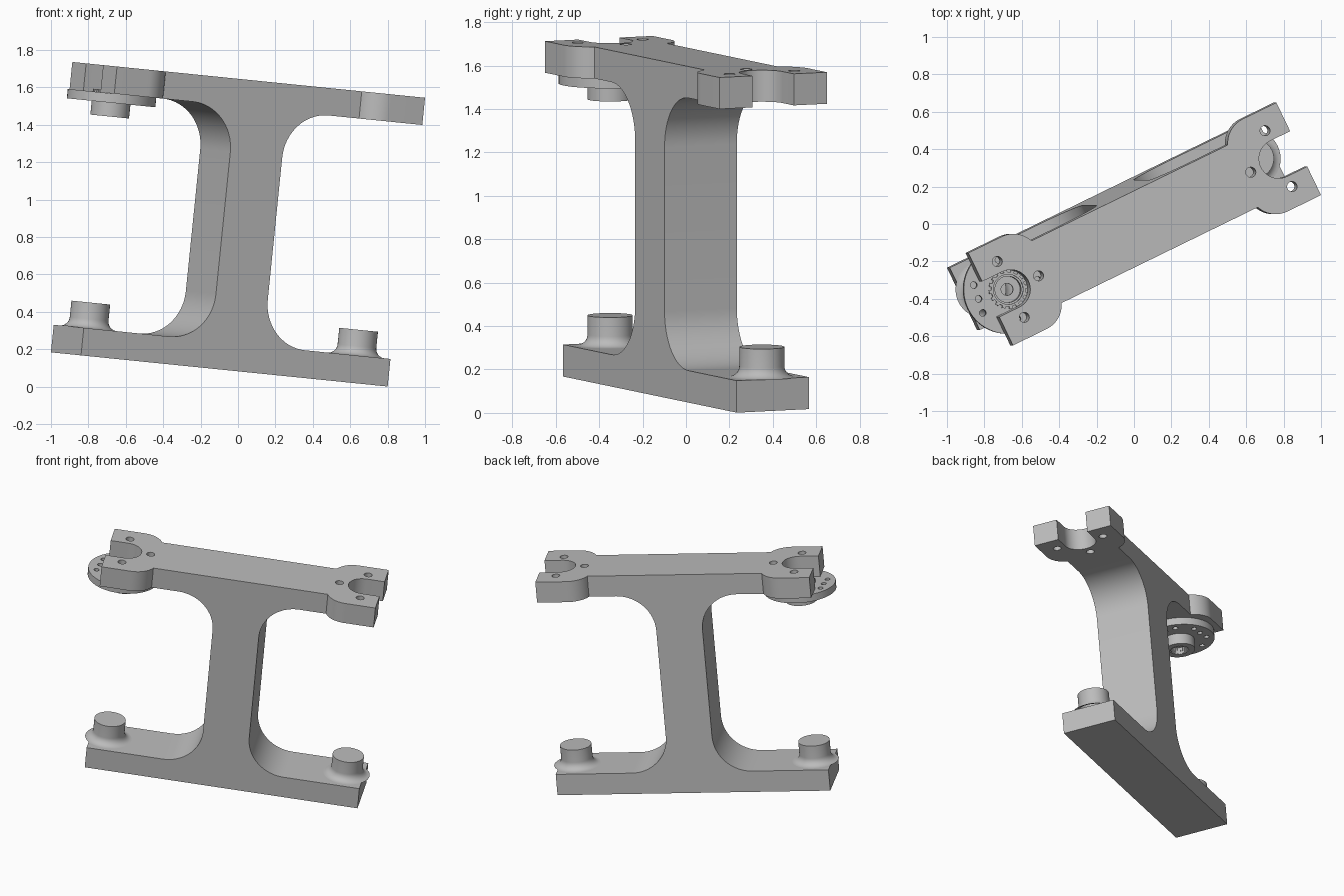
import bpy, bmesh, math
from mathutils import Matrix

if "Cube" in bpy.data.objects:
    bpy.data.objects.remove(bpy.data.objects["Cube"])

# Whole bracket is tilted and turned; parts are built in a straight local frame
PLACE = (Matrix.Translation((-0.1, 0, 0.0925)) @ Matrix.Rotation(math.atan(0.1015), 4, 'Y')
         @ Matrix.Rotation(math.radians(25.9), 4, 'Z'))
grey = bpy.data.materials.new("plain grey")
grey.diffuse_color = (0.5, 0.5, 0.5, 1)
grey.use_nodes = True
grey.node_tree.nodes["Principled BSDF"].inputs["Base Color"].default_value = grey.diffuse_color


def arc(cx, cy, r, a0, a1, n=16):
    return [(cx + r * math.cos(math.radians(a0 + (a1 - a0) * i / n)),
             cy + r * math.sin(math.radians(a0 + (a1 - a0) * i / n))) for i in range(n + 1)]


def circle(cx, cy, r, n=32):
    return arc(cx, cy, r, 0, 360, n)[:-1]


def polar(r, deg):
    return r * math.cos(math.radians(deg)), r * math.sin(math.radians(deg))


def toothed(r0, r1, teeth):
    """Ring outline with square teeth."""
    step = 360 / teeth
    return [polar(r, step * (i + f)) for i in range(teeth)
            for r, f in ((r0, 0), (r0, .5), (r1, .5), (r1, 1))]


def clean(ob):
    """Weld vertices and merge flat neighbouring faces."""
    bm = bmesh.new()
    bm.from_mesh(ob.data)
    bmesh.ops.remove_doubles(bm, verts=bm.verts, dist=1e-5)
    bmesh.ops.dissolve_limit(bm, angle_limit=math.radians(0.4), verts=bm.verts, edges=bm.edges)
    bmesh.ops.recalc_face_normals(bm, faces=bm.faces)
    bm.to_mesh(ob.data)
    bm.free()


def select(ob):
    bpy.ops.object.select_all(action='DESELECT')
    ob.select_set(True)
    bpy.context.view_layer.objects.active = ob


def plate(name, loops, low, high):
    """Extrude an outline with holes from low to high."""
    cu = bpy.data.curves.new(name, 'CURVE')
    cu.dimensions, cu.fill_mode, cu.extrude = '2D', 'BOTH', (high - low) / 2
    for pts in loops:
        sp = cu.splines.new('POLY')
        sp.points.add(len(pts) - 1)
        for p, (x, y) in zip(sp.points, pts):
            p.co = (x, y, 0, 1)
        sp.use_cyclic_u = True
    ob = bpy.data.objects.new(name, cu)
    bpy.context.collection.objects.link(ob)
    select(ob)
    bpy.ops.object.convert(target='MESH')
    ob = bpy.context.object
    ob.data.transform(Matrix.Translation((0, 0, (low + high) / 2)))
    clean(ob)
    return ob


def finish(ob, move=None):
    ob.data.materials.clear()
    ob.data.materials.append(grey)
    ob.matrix_world = PLACE @ (move or Matrix())
    select(ob)
    bpy.ops.object.shade_smooth_by_angle(angle=math.radians(30))


BASE, UNDER, TOP = 0.148, 1.41, 1.556   # heights of base top, bar underside, bar top
HALF = 0.185                            # half width of base, column and bar
PIVOT = 0.80                            # distance of forks and pegs from the middle

# Base and column with filleted corners, extruded across the width
R, C = 0.25, 0.155
right = ([(0.916, 0), (0.916, BASE)] + arc(C + R, BASE + R, R, 270, 180)
         + arc(C + R, UNDER - R, R, 180, 90) + [(C + R, 1.48)])
column = plate("base_and_column", [right + [(-x, y) for x, y in reversed(right)]], -HALF, HALF)
column.data.transform(Matrix.Rotation(math.pi / 2, 4, 'X'))

# Top bar with a slotted fork at both ends and three bolt holes in each
a = math.degrees(math.asin((HALF - 0.13) / 0.145))
fork = (arc(0.72, -0.13, 0.145, 180 + a, 270) + [(0.92, -0.275), (0.92, -0.105)]
        + arc(PIVOT, 0, 0.105, 270, 90, 24) + [(0.92, 0.105), (0.92, 0.275)]
        + arc(0.72, 0.13, 0.145, 90, 180 - a))
holes = [circle(s * (PIVOT + x), y, 0.027, 24) for s in (1, -1)
         for x, y in ((0, 0.166), (0, -0.166), (-0.166, 0))]
bar = plate("top_bar", [fork + [(-x, -y) for x, y in fork]] + holes, UNDER, TOP)

# Join column and bar into one solid body
select(column)
mod = column.modifiers.new("join", 'BOOLEAN')
mod.operation, mod.solver, mod.object = 'UNION', 'EXACT', bar
bpy.ops.object.modifier_apply(modifier=mod.name)
bpy.data.objects.remove(bar)
column.name = "bracket_body"
clean(column)
finish(column)

# Pegs with a flared foot, spun around their axis
profile = arc(0.154, 0.05, 0.05, 270, 180, 8) + [(0.104, 0.286 - BASE), (0, 0.286 - BASE)]
for side, s in (("left", -1), ("right", 1)):
    bm = bmesh.new()
    vs = [bm.verts.new((x, 0, z)) for x, z in profile]
    es = [bm.edges.new(p) for p in zip(vs, vs[1:])]
    bmesh.ops.spin(bm, geom=vs + es, cent=(0, 0, 0), axis=(0, 0, 1), angle=2 * math.pi, steps=40)
    me = bpy.data.meshes.new(side + "_peg")
    bm.to_mesh(me)
    bm.free()
    peg = bpy.data.objects.new(side + "_peg", me)
    bpy.context.collection.objects.link(peg)
    clean(peg)
    finish(peg, Matrix.Translation((s * PIVOT, 0, BASE)))

# Round drive disc under the left fork: drilled flange, toothed collar and splined hub
drill = [circle(*polar(r, 172 + 90 * k + d), 0.018, 16)
         for k in range(4) for r, d in ((0.166, 0), (0.185, 25), (0.185, -25))]
disc_parts = [
    ("drive_disc", [circle(0, 0, 0.238, 64), circle(0, 0, 0.07)] + drill, 1.36, UNDER),
    ("toothed_collar", [toothed(0.104, 0.092, 16), circle(0, 0, 0.08)], UNDER, 1.425),
    ("hub_floor", [circle(0, 0, 0.104, 40), circle(0, 0, 0.032)], 1.335, 1.36),
    ("splined_hub", [circle(0, 0, 0.104, 40), toothed(0.062, 0.056, 25)], 1.286, 1.335),
]
for name, loops, low, high in disc_parts:
    finish(plate(name, loops, low, high), Matrix.Translation((-PIVOT, 0, 0)))
